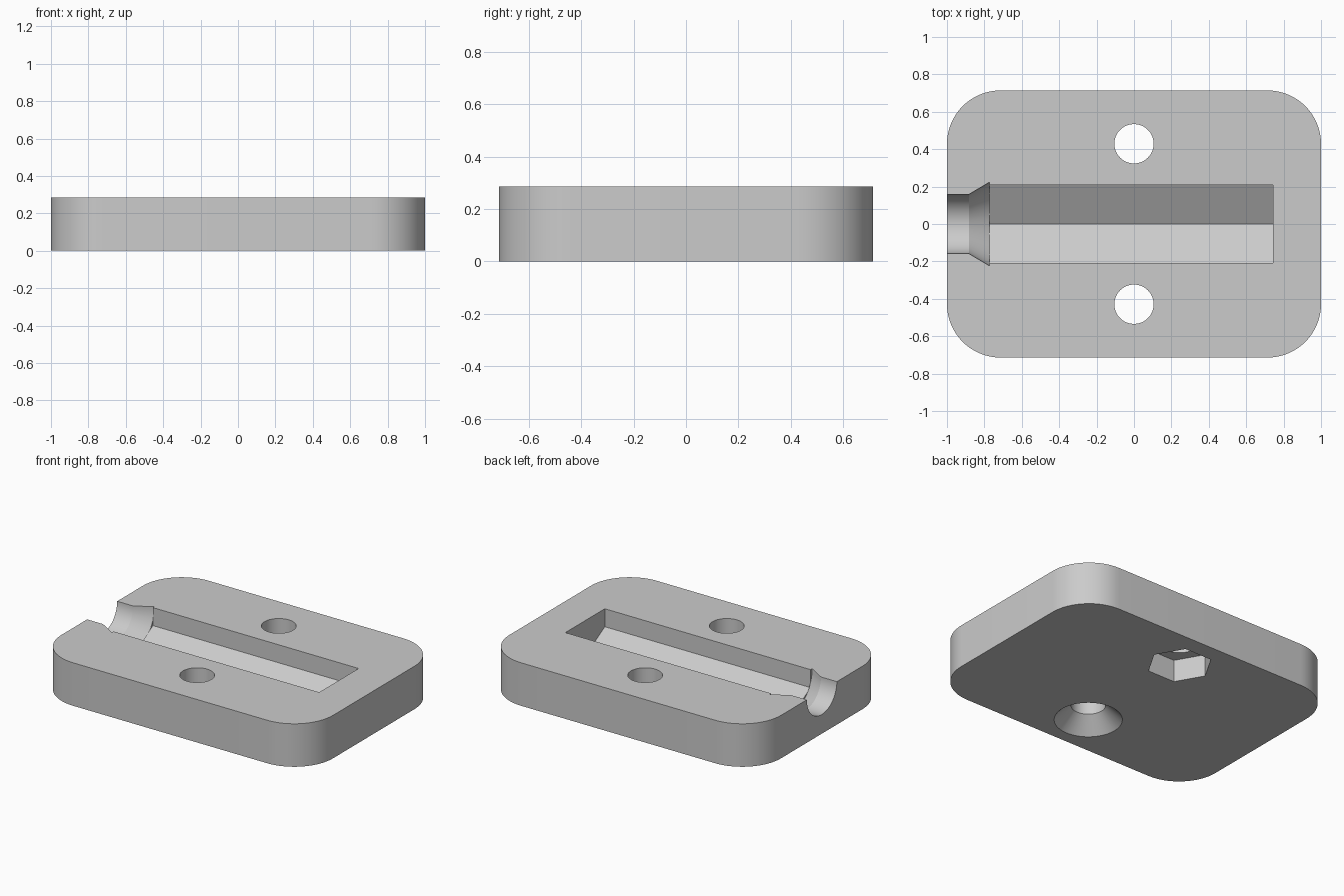
import bpy, bmesh, math
from mathutils import Matrix, Vector

if "Cube" in bpy.data.objects:
    bpy.data.objects.remove(bpy.data.objects["Cube"], do_unlink=True)

LENGTH, WIDTH, HEIGHT = 2.0, 1.428, 0.286
CORNER = 0.286
HOLE_Y, HOLE_R = 0.429, 0.105

# Single grey material
grey = bpy.data.materials.new("light grey")
colour = (0.6, 0.6, 0.6, 1)
grey.use_nodes = True
grey.diffuse_color = colour
grey.node_tree.nodes["Principled BSDF"].inputs["Base Color"].default_value = colour


def make_object(name, bm):
    bmesh.ops.recalc_face_normals(bm, faces=bm.faces)
    mesh = bpy.data.meshes.new(name)
    bm.to_mesh(mesh)
    bm.free()
    mesh.materials.append(grey)
    obj = bpy.data.objects.new(name, mesh)
    bpy.context.collection.objects.link(obj)
    return obj


def lathe(name, profile, sides, place):
    """Closed solid from (position, radius) rings along local z."""
    bm = bmesh.new()
    rings = []
    for pos, radius in profile:
        rings.append([bm.verts.new(place @ Vector((
            radius * math.cos(math.tau * i / sides),
            radius * math.sin(math.tau * i / sides), pos)))
            for i in range(sides)])
    for low, high in zip(rings, rings[1:]):
        for i in range(sides):
            j = (i + 1) % sides
            bm.faces.new((low[i], low[j], high[j], high[i]))
    bm.faces.new(rings[0])
    bm.faces.new(rings[-1])
    return make_object(name, bm)


# Block with rounded vertical corners
bm = bmesh.new()
bmesh.ops.create_cube(bm, size=1, matrix=Matrix.Translation((0, 0, HEIGHT / 2))
                      @ Matrix.Diagonal((LENGTH, WIDTH, HEIGHT, 1)))
upright = [e for e in bm.edges if abs(e.verts[0].co.z - e.verts[1].co.z) > 0.1]
bmesh.ops.bevel(bm, geom=upright, offset=CORNER, segments=16, profile=0.5,
                affect='EDGES')
block = make_object("clamp_block", bm)

# Cutters: lengthwise ones are centred on the top surface
along_x = Matrix.Translation((0, 0, HEIGHT)) @ Matrix.Rotation(math.pi / 2, 4, 'Y')
front = Matrix.Translation((0, -HOLE_Y, 0))
back = Matrix.Translation((0, HOLE_Y, 0))
hex_r = 0.2075 / math.cos(math.pi / 6)

cutters = [
    lathe("hex_channel", [(-0.772, hex_r), (0.743, hex_r)], 6, along_x),
    lathe("round_inlet", [(-1.1, 0.158), (-0.883, 0.158), (-0.772, 0.224),
                          (-0.771, 0.15)], 64, along_x),
    lathe("countersunk_hole", [(-0.02, 0.226), (0.1, HOLE_R), (0.4, HOLE_R)],
          64, front),
    lathe("bolt_hole", [(-0.1, HOLE_R), (0.4, HOLE_R)], 64, back),
    lathe("nut_pocket", [(-0.1, 0.2), (0.148, 0.2)], 6, back),
]

# Cut the channel, inlet, holes and pocket
bpy.context.view_layer.objects.active = block
for cutter in cutters:
    cutter.hide_render = True
    mod = block.modifiers.new(cutter.name, 'BOOLEAN')
    mod.operation = 'DIFFERENCE'
    mod.solver = 'EXACT'
    mod.object = cutter
    bpy.ops.object.modifier_apply(modifier=mod.name)
    bpy.data.objects.remove(cutter, do_unlink=True)

# Smooth the curved walls, keep the edges crisp
bpy.ops.object.select_all(action='DESELECT')
block.select_set(True)
bpy.ops.object.shade_smooth_by_angle(angle=math.radians(25))
